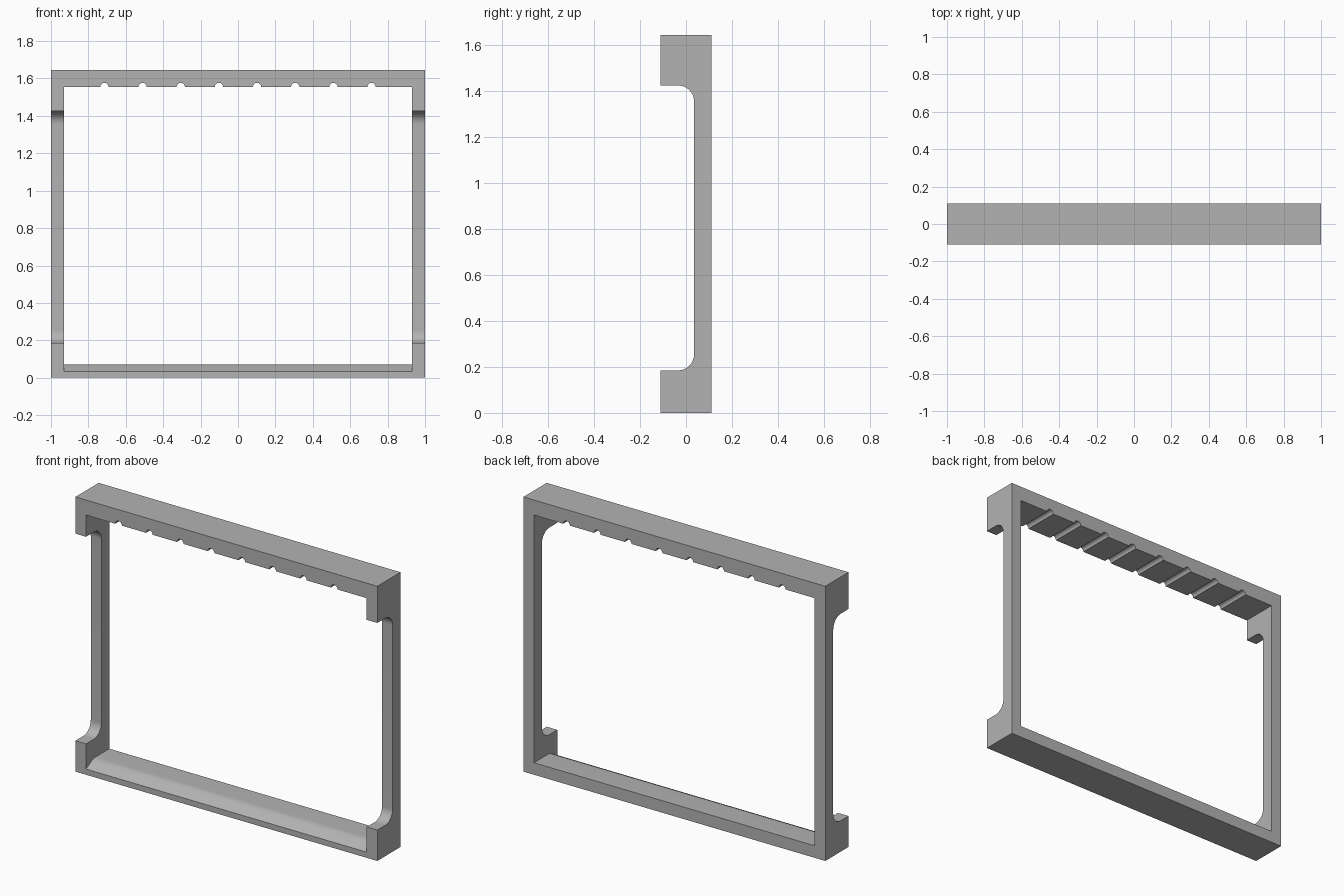
import bpy
import bmesh
from math import cos, sin, pi, radians
from mathutils import Vector

cube = bpy.data.objects.get("Cube")
if cube:
    bpy.data.objects.remove(cube, do_unlink=True)

grey = bpy.data.materials.new("plain grey")
grey.use_nodes = True
colour = (0.45, 0.45, 0.45, 1)
grey.diffuse_color = colour
grey.node_tree.nodes["Principled BSDF"].inputs["Base Color"].default_value = colour


def arc(cu, cv, r, start, end, steps=16):
    """Points along an arc, angles in degrees."""
    angles = [radians(start + (end - start) * i / steps) for i in range(steps + 1)]
    return [(cu + r * cos(a), cv + r * sin(a)) for a in angles]


def prism(name, profile, axis, half):
    """Extrude a closed profile symmetrically along x (yz profile) or y (xz profile)."""
    bm = bmesh.new()
    if axis == "x":
        verts = [bm.verts.new((-half, u, v)) for u, v in profile]
        move = Vector((2 * half, 0, 0))
    else:
        verts = [bm.verts.new((u, -half, v)) for u, v in profile]
        move = Vector((0, 2 * half, 0))
    face = bm.faces.new(verts)
    new = bmesh.ops.extrude_face_region(bm, geom=[face])["geom"]
    bmesh.ops.translate(bm, vec=move, verts=[g for g in new if isinstance(g, bmesh.types.BMVert)])
    bmesh.ops.recalc_face_normals(bm, faces=bm.faces)
    mesh = bpy.data.meshes.new(name)
    bm.to_mesh(mesh)
    bm.free()
    mesh.materials.append(grey)
    obj = bpy.data.objects.new(name, mesh)
    bpy.context.collection.objects.link(obj)
    return obj


def cut(target, cutter):
    mod = target.modifiers.new("cut", "BOOLEAN")
    mod.operation = "DIFFERENCE"
    mod.solver = "EXACT"
    mod.object = cutter
    bpy.context.view_layer.objects.active = target
    bpy.ops.object.modifier_apply(modifier=mod.name)
    bpy.data.objects.remove(cutter, do_unlink=True)


depth, height, inner = 0.11, 1.645, 0.93
sill, lintel = 0.072, 1.555

# Frame body: C-shaped side profile with rounded inner corners
side = [(-depth, 0), (depth, 0), (depth, height), (-depth, height), (-depth, 1.425)]
side += arc(-0.035, 1.355, 0.07, 90, 0)
side += arc(-0.035, 0.255, 0.07, 0, -90)
side += [(-depth, 0.185)]
frame = prism("frame", side, "x", 1)

# Window opening with eight round grooves under the top bar
opening = [(-inner, sill), (inner, sill), (inner, lintel)]
for i in reversed(range(8)):
    opening += arc((i - 3.5) * 0.204, lintel, 0.022, 0, 180, 12)
opening += [(-inner, lintel)]
cut(frame, prism("opening_cutter", opening, "y", 0.3))

# Sloped front of the sill, rounding over into its flat top
slope = [(-0.16, 0.01), (-depth, 0.034), (-0.065, 0.0585), (-0.053, 0.0645),
         (-0.042, 0.069), (-0.032, 0.0713), (-0.02, sill), (-0.02, 0.11), (-0.16, 0.11)]
cut(frame, prism("sill_cutter", slope, "x", inner))

# Smooth the curves, keep the corners sharp
bpy.ops.object.select_all(action="DESELECT")
frame.select_set(True)
bpy.context.view_layer.objects.active = frame
bpy.ops.object.shade_smooth_by_angle(angle=radians(30))
